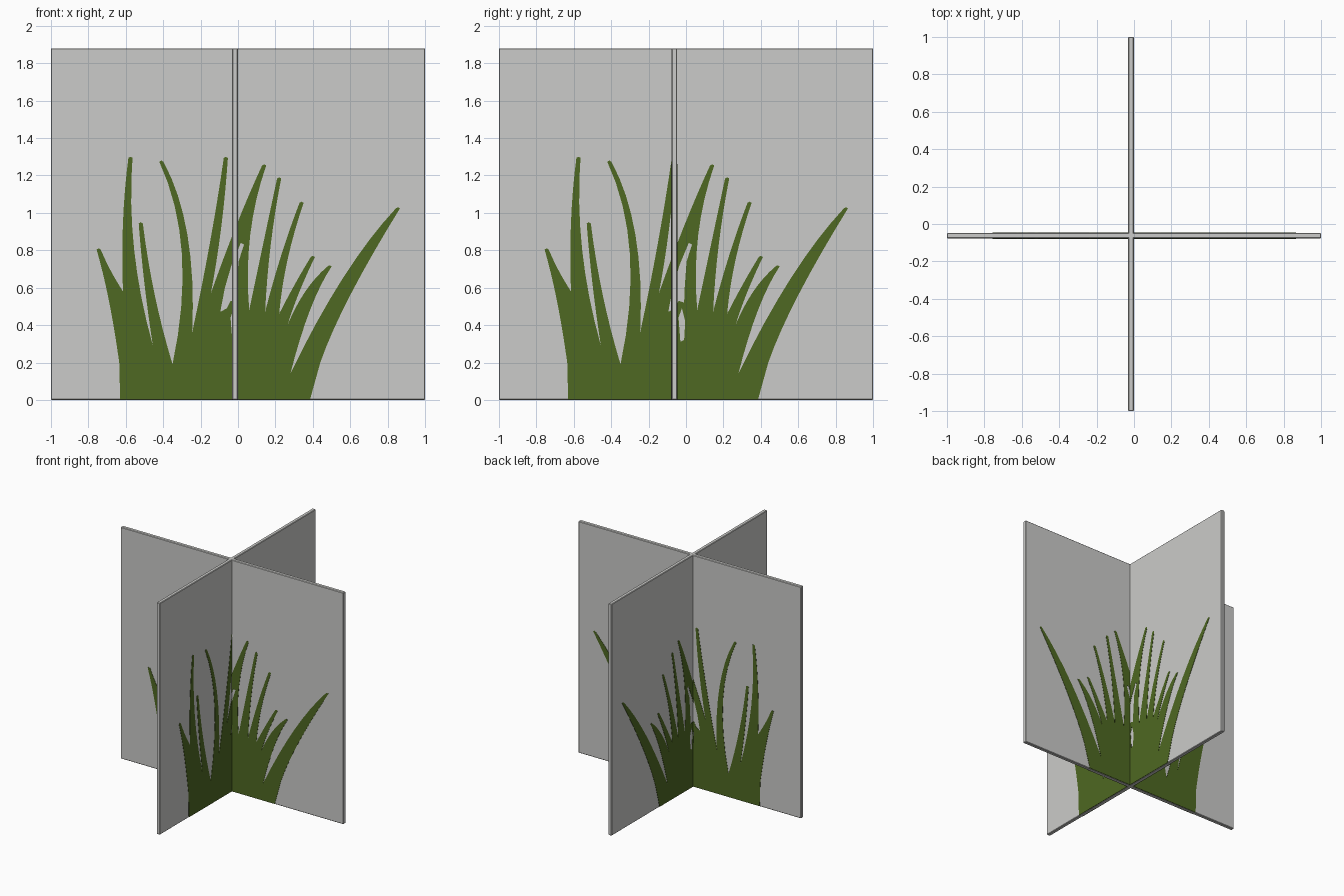
import bpy, math

if "Cube" in bpy.data.objects:
    bpy.data.objects.remove(bpy.data.objects["Cube"])

HEIGHT, THICK = 1.88, 0.03
CX, CY = -0.016, -0.062          # where the two panels cross


def material(name, rgb):
    m = bpy.data.materials.new(name)
    m.diffuse_color = (*rgb, 1)
    m.use_nodes = True
    m.node_tree.nodes["Principled BSDF"].inputs["Base Color"].default_value = m.diffuse_color
    return m


GREY = material("panel_grey", (0.60, 0.60, 0.585))
GREEN = material("grass_green", (0.077, 0.138, 0.016))

# Each blade: notch at its left foot, left edge middle, tip, right edge middle
BLADES = [
    ((-0.635, 0.20), (-0.69, 0.53), (-0.745, 0.81), (-0.68, 0.69)),
    ((-0.615, 0.58), (-0.615, 0.95), (-0.575, 1.30), (-0.555, 0.80)),
    ((-0.455, 0.29), (-0.50, 0.62), (-0.52, 0.95), (-0.445, 0.56)),
    ((-0.35, 0.19), (-0.30, 0.78), (-0.41, 1.28), (-0.27, 0.88)),
    ((-0.245, 0.36), (-0.15, 0.84), (-0.065, 1.30), (-0.09, 0.92)),
    ((-0.145, 0.57), (-0.01, 0.93), (0.14, 1.26), (0.065, 0.88)),
    ((0.06, 0.48), (0.14, 0.86), (0.22, 1.19), (0.175, 0.83)),
    ((0.145, 0.47), (0.23, 0.77), (0.34, 1.06), (0.265, 0.75)),
    ((0.22, 0.46), (0.305, 0.62), (0.40, 0.77), (0.325, 0.57)),
    ((0.265, 0.40), (0.36, 0.58), (0.49, 0.72), (0.385, 0.48)),
    ((0.28, 0.14), (0.56, 0.65), (0.855, 1.03), (0.60, 0.56)),
]
LAST_FOOT = (0.44, 0.20)
# Gaps between the crowded middle blades
GAPS = [
    [(-0.095, 0.47), (-0.07, 0.60), (-0.035, 0.72), (0.015, 0.84), (0.032, 0.83),
     (0.003, 0.74), (-0.007, 0.60), (-0.01, 0.52), (-0.04, 0.53), (-0.06, 0.49)],
    [(-0.04, 0.44), (-0.03, 0.31), (-0.01, 0.32), (-0.004, 0.42), (-0.022, 0.49)],
]


def arc(a, b, c, n=8):
    """Smooth edge from a through b, stopping just short of c."""
    pts = []
    for i in range(n):
        t = i / n
        wa, wb, wc = (1 - t) * (1 - 2 * t), 4 * t * (1 - t), t * (2 * t - 1)
        pts.append(tuple(wa * p + wb * q + wc * r for p, q, r in zip(a, b, c)))
    return pts


def outline():
    pts = [(0.385, 0.002), (-0.63, 0.002)]
    feet = [b[0] for b in BLADES[1:]] + [LAST_FOOT]
    for (foot, left, tip, right), nxt in zip(BLADES, feet):
        tl, tr = (tip[0] - 0.011, tip[1] - 0.006), (tip[0] + 0.011, tip[1] - 0.006)
        pts += arc(foot, left, tl) + [tl, tip] + arc(tr, right, nxt)
    return pts + [LAST_FOOT]


def panel(name, loc, turn):
    bpy.ops.mesh.primitive_cube_add(size=1, location=(*loc, HEIGHT / 2), rotation=(0, 0, turn))
    ob = bpy.context.object
    ob.name = name
    ob.scale = (2, THICK, HEIGHT)
    bpy.ops.object.transform_apply(location=False, rotation=False, scale=True)
    ob.data.materials.append(GREY)
    bev = ob.modifiers.new("soft_edge", 'BEVEL')
    bev.width, bev.segments = 0.004, 1


def grass(name, loc, turn):
    """Grass silhouette passing through the panel, showing on both faces."""
    cu = bpy.data.curves.new(name, 'CURVE')
    cu.dimensions, cu.fill_mode = '2D', 'BOTH'
    cu.extrude = THICK / 2 + 0.002
    for pts in [outline()] + GAPS:
        sp = cu.splines.new('POLY')
        sp.points.add(len(pts) - 1)
        for p, (x, z) in zip(sp.points, pts):
            p.co = (x, z, 0, 1)
        sp.use_cyclic_u = True
    cu.materials.append(GREEN)
    ob = bpy.data.objects.new(name, cu)
    ob.location = (*loc, 0)
    ob.rotation_euler = (math.pi / 2, 0, turn)
    bpy.context.collection.objects.link(ob)
    bpy.ops.object.select_all(action='DESELECT')
    ob.select_set(True)
    bpy.context.view_layer.objects.active = ob
    bpy.ops.object.convert(target='MESH')


# Two upright panels crossing at right angles, same picture on each
for tag, loc, turn in (("wide", (0, CY), 0), ("deep", (CX, 0), math.pi / 2)):
    panel(tag + "_panel", loc, turn)
    grass(tag + "_grass", loc, turn)
